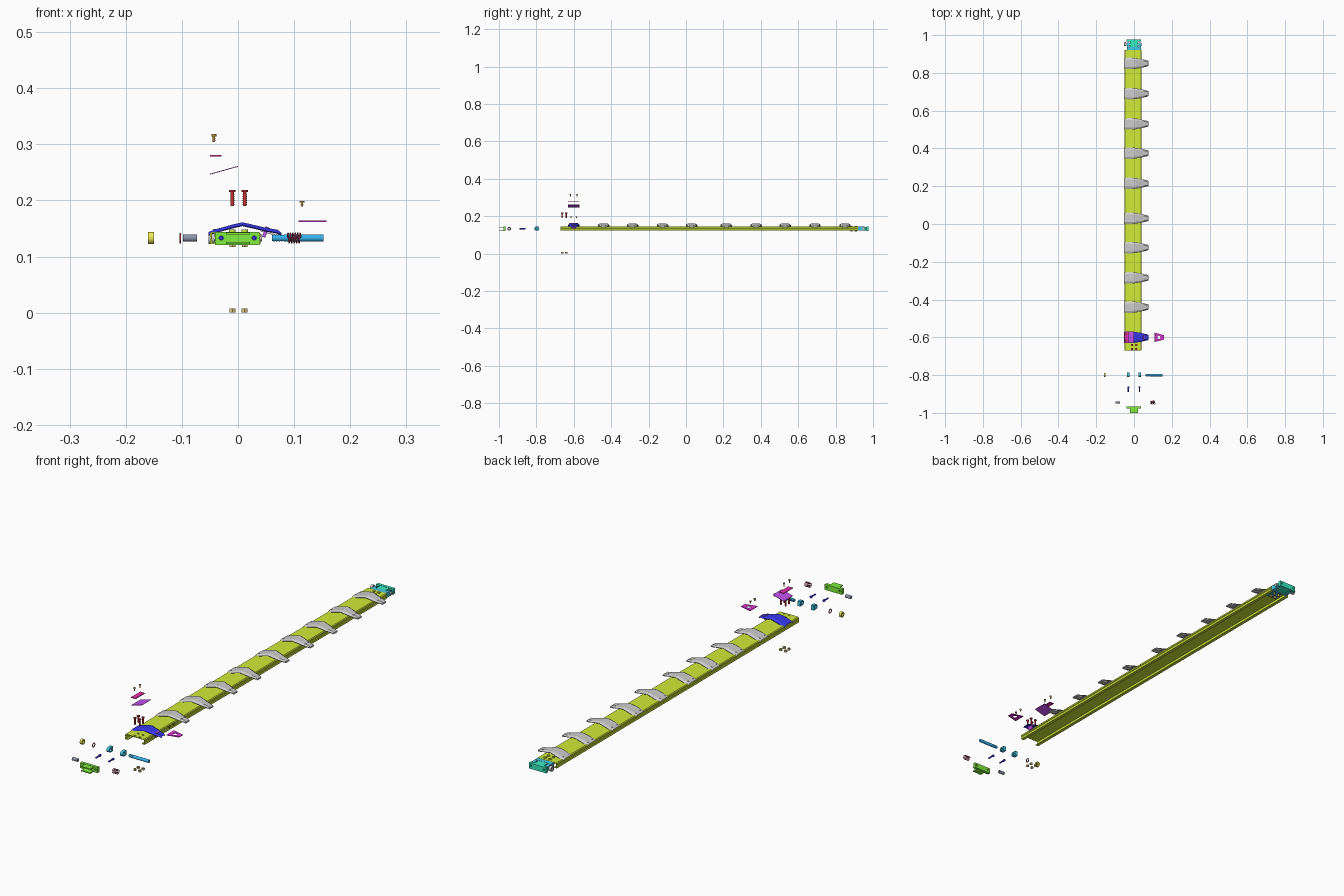
import bpy, bmesh, math

if "Cube" in bpy.data.objects:
    bpy.data.objects.remove(bpy.data.objects["Cube"])

Z = 0.133  # height of the beam axis
COL = dict(lime=(.64, .83, .04), green=(.22, .85, .05), teal=(.04, .85, .55), cyan=(.06, .58, .8),
           blue=(.04, .04, .85), rod=(.04, .45, .85), red=(.55, .03, .03), brown=(.5, .28, .05),
           gold=(.75, .6, .2), yellow=(.85, .82, .1), purple=(.55, .08, .85), magenta=(.8, .03, .75),
           crimson=(.8, .03, .42), slate=(.27, .29, .4), rose=(.6, .08, .2))


def finish(name, bm, col=None):
    bmesh.ops.recalc_face_normals(bm, faces=bm.faces[:])
    me = bpy.data.meshes.new(name)
    bm.to_mesh(me)
    bm.free()
    ob = bpy.data.objects.new(name, me)
    bpy.context.collection.objects.link(ob)
    if col:
        mat = bpy.data.materials.get(col) or bpy.data.materials.new(col)
        mat.diffuse_color = (*COL[col], 1)
        mat.use_nodes = True
        mat.node_tree.nodes["Principled BSDF"].inputs["Base Color"].default_value = mat.diffuse_color
        me.materials.append(mat)
    return ob


def place(axis, p, q, t):
    return {'x': (t, p, q), 'y': (p, t, q), 'z': (p, q, t)}[axis]


def add_prism(bm, axis, pts, a, b):
    lo = [bm.verts.new(place(axis, p, q, a)) for p, q in pts]
    hi = [bm.verts.new(place(axis, p, q, b)) for p, q in pts]
    bm.faces.new(lo)
    bm.faces.new(hi[::-1])
    n = len(pts)
    for i in range(n):
        bm.faces.new((lo[i], lo[(i + 1) % n], hi[(i + 1) % n], hi[i]))


def add_box(bm, x0, x1, y0, y1, z0, z1):
    add_prism(bm, 'z', [(x0, y0), (x1, y0), (x1, y1), (x0, y1)], z0, z1)


def ring(c, d, r, n=20):
    return [(c + r * math.cos(2 * math.pi * (i + .5) / n), d + r * math.sin(2 * math.pi * (i + .5) / n)) for i in range(n)]


def smooth(ob):
    bpy.ops.object.select_all(action='DESELECT')
    ob.select_set(True)
    bpy.context.view_layer.objects.active = ob
    bpy.ops.object.shade_smooth_by_angle()


def cylinder(name, axis, c, d, r, a, b, col=None, n=20):
    bm = bmesh.new()
    add_prism(bm, axis, ring(c, d, r, n), a, b)
    ob = finish(name, bm, col)
    if n > 8:
        smooth(ob)
    return ob


def drill(ob, axis, centres, r, a, b):
    bm = bmesh.new()
    for c, d in centres:
        add_prism(bm, axis, ring(c, d, r), a, b)
    cutter = finish('drill', bm)
    cutter.hide_render = True
    mod = ob.modifiers.new('holes', 'BOOLEAN')
    mod.object, mod.solver = cutter, 'EXACT'
    bpy.context.view_layer.objects.active = ob
    bpy.ops.object.modifier_apply(modifier=mod.name)
    bpy.data.objects.remove(cutter)


def screw(name, x, y, z0, z1, r, head, col):
    bm = bmesh.new()
    h = z1 - head
    add_prism(bm, 'z', ring(x, y, r, 14), z0, h)
    add_prism(bm, 'z', ring(x, y, r * 2, 14), h, z1)
    t = z0 + .002
    while t < h - .003:  # thread ridges
        add_prism(bm, 'z', ring(x, y, r * 1.25, 14), t, t + .0015)
        t += .0035
    smooth(finish(name, bm, col))


def nut(name, axis, c, d, r, a, b, col, bore):
    ob = cylinder(name, axis, c, d, r, a, b, col, 6 if axis == 'z' else 20)
    drill(ob, axis, [(c, d)], bore, a - .01, b + .01)


# extruded hollow beam, open along the bottom with side grooves
half = [(0, .144), (.042, .144), (.045, .141), (.045, .135), (.0425, .133), (.045, .131), (.045, .122),
        (.032, .122), (.032, .125), (.041, .125), (.041, .141), (0, .141)]
loop = [(x - .005, z) for x, z in half[1:-1]] + [(-x - .005, z) for x, z in half[-2:0:-1]]
bm = bmesh.new()
add_prism(bm, 'y', loop, -.67, .92)
beam = finish('beam', bm, 'lime')
drill(beam, 'z', [(x, y) for x in (-.01, .012) for y in (-.64, -.662)], .004, .1, .17)


# bent clips along the beam: rows of (x, z, half width)
def clip(name, y, col=None):
    rows = [(-.052, .143, .029), (-.042, .147, .03), (-.01, .156, .03), (.008, .16, .028),
            (.03, .155, .024), (.05, .15, .02), (.07, .147, .015), (.076, .142, .012)]
    bm = bmesh.new()
    grid = [[bm.verts.new((x, y + w * s, z - d)) for s, d in ((-1, .005), (-.65, 0), (.65, 0), (1, .005))]
            for x, z, w in rows]
    for a, b in zip(grid, grid[1:]):
        for i in range(3):
            bm.faces.new((a[i], a[i + 1], b[i + 1], b[i]))
    ob = finish(name, bm, col)
    sol = ob.modifiers.new('sheet', 'SOLIDIFY')
    sol.thickness = .002
    sol.offset = 0
    if not col:  # tip pad and rivets of the assembled clips
        bm = bmesh.new()
        add_prism(bm, 'y', [(.04, .145), (.064, .138), (.078, .138), (.077, .143), (.05, .149)], y - .012, y + .012)
        finish(name + '_tip_pad', bm)
        for x, z, dy in ((-.042, .147, .015), (.055, .149, .008)):
            for s in (-1, 1):
                cylinder(name + '_rivet', 'z', x, y + s * dy, .0025, z - .003, z + .0022, None, 8)


for i, y in enumerate((.85, .69, .53, .375, .215, .03, -.125, -.285, -.44)):
    clip(f'clip_{i + 1}', y)
clip('front_clip', -.6, 'blue')

# exploded pads, strip and screws above the front clip
bm = bmesh.new()
add_prism(bm, 'y', [(-.05, .246), (0, .26), (0, .2615), (-.05, .2475)], -.63, -.57)
finish('sloped_pad', bm, 'purple')
bm = bmesh.new()
add_box(bm, -.05, -.029, -.63, -.57, .278, .281)
finish('clamp_strip', bm, 'crimson')
bm = bmesh.new()
add_prism(bm, 'y', [(.043, .135), (.049, .134), (.055, .152), (.049, .154)], -.612, -.588)
finish('tilted_pad', bm, 'purple')
bm = bmesh.new()
add_prism(bm, 'z', [(.108, -.625), (.158, -.612), (.158, -.588), (.108, -.575)], .162, .1645)
drill(finish('tip_plate', bm, 'magenta'), 'z', [(.132, -.6)], .009, .15, .18)
for y in (-.618, -.582):
    screw('strip_screw', -.043, y, .304, .318, .0022, .004, 'brown')
    screw('tip_screw', .114, y + (.004 if y < -.6 else -.004), .189, .199, .0022, .003, 'brown')


# fork joint: starts at y0 and reaches outward in direction s
def fork(name, y0, s, col):
    bm = bmesh.new()
    Y = lambda a, b: sorted((y0 + s * a, y0 + s * b))
    add_box(bm, -.02, .02, *Y(0, .052), .127, .1405)
    add_box(bm, -.037, .037, *Y(.05, .068), .123, .1435)
    for x in (-.037, .025):
        c = y0 + s * .08
        arc = [(c + s * .0103 * math.sin(t), Z + .0103 * math.cos(t)) for t in [math.pi * k / 10 for k in range(11)]]
        add_prism(bm, 'x', [(y0 + s * .066, Z + .0103)] + arc + [(y0 + s * .066, Z - .0103)], x, x + .012)
    ob = finish(name, bm, col)
    drill(ob, 'x', [(y0 + s * .08, Z)], .0066, -.06, .06)
    drill(ob, 'z', [(x, y0 + s * d) for x in (-.01, .012) for d in (.015, .037)], .0035, .1, .17)


# end coupling: hub, wide flange and paired outer jaws
def coupling(name, y0, s, col):
    bm = bmesh.new()
    Y = lambda a, b: sorted((y0 + s * a, y0 + s * b))
    add_box(bm, -.021, .021, *Y(0, .037), .123, .143)
    add_box(bm, -.041, .038, *Y(.035, .047), .121, .144)
    for z in (.122, .139):
        add_box(bm, -.021, .021, *Y(.046, .07), z, z + .004)
    ob = finish(name, bm, col)
    drill(ob, 'y', [(-.03, Z), (.029, Z)], .004, y0 - .1, y0 + .1)
    drill(ob, 'x', [(y0 + s * .015, Z)], .0066, -.06, .06)


fork('front_fork', -.72, -1, 'cyan')
coupling('front_coupling', -.93, -1, 'green')
fork('rear_fork', .87, 1, 'cyan')
coupling('rear_coupling', .93, 1, 'teal')

# bolts and nuts of both ends
for x in (-.01, .012):
    for y in (-.64, -.662):
        screw('beam_bolt', x, y, .19, .219, .003, .004, 'red')
        nut('beam_nut', 'z', x, y, .0062, 0, .007, 'gold', .003)
    for y in (.885, .907):
        screw('rear_bolt', x, y, .12, .148, .003, .004, 'lime')
        cylinder('rear_nut', 'z', x, y, .006, .117, .122, 'gold', 6)

# exploded hinge pin, washer, nut and sleeve
cylinder('hinge_pin', 'x', -.8, Z, .0065, .084, .152, 'rod')
bm = bmesh.new()
for k in range(10):  # threaded end
    add_prism(bm, 'x', ring(-.8, Z, .0065 if k % 2 else .0055), .061 + .0023 * k, .0633 + .0023 * k)
smooth(finish('hinge_pin_thread', bm, 'rod'))
nut('hinge_nut', 'x', -.8, Z, .011, -.16, -.15, 'yellow', .006)
nut('washer', 'x', -.8, Z, .0095, -.104, -.102, 'red', .006)
nut('sleeve', 'x', -.945, Z, .0066, -.098, -.073, 'slate', .004)
for x in (-.03, .029):
    cylinder('set_screw', 'y', x, Z, .0032, -.89, -.862, 'blue')
    cylinder('set_screw_head', 'y', x, Z, .005, -.866, -.859, 'blue')

# assembled rear pin and nut
cylinder('rear_pin', 'x', .95, Z, .0064, -.045, .043)
nut('rear_nut_large', 'x', .952, Z, .011, -.053, -.042, None, .005)

# coil spring
cu = bpy.data.curves.new('spring', 'CURVE')
cu.dimensions = '3D'
cu.bevel_depth, cu.bevel_resolution = .0012, 1
sp = cu.splines.new('POLY')
N = 120
sp.points.add(N)
for i in range(N + 1):
    t = 2 * math.pi * 5.5 * i / N
    sp.points[i].co = (.088 + .024 * i / N, -.945 + .0088 * math.cos(t), Z + .0088 * math.sin(t), 1)
spring = bpy.data.objects.new('spring', cu)
bpy.context.collection.objects.link(spring)
rose = bpy.data.materials.new('rose')
rose.diffuse_color = (*COL['rose'], 1)
rose.use_nodes = True
rose.node_tree.nodes["Principled BSDF"].inputs["Base Color"].default_value = rose.diffuse_color
cu.materials.append(rose)
